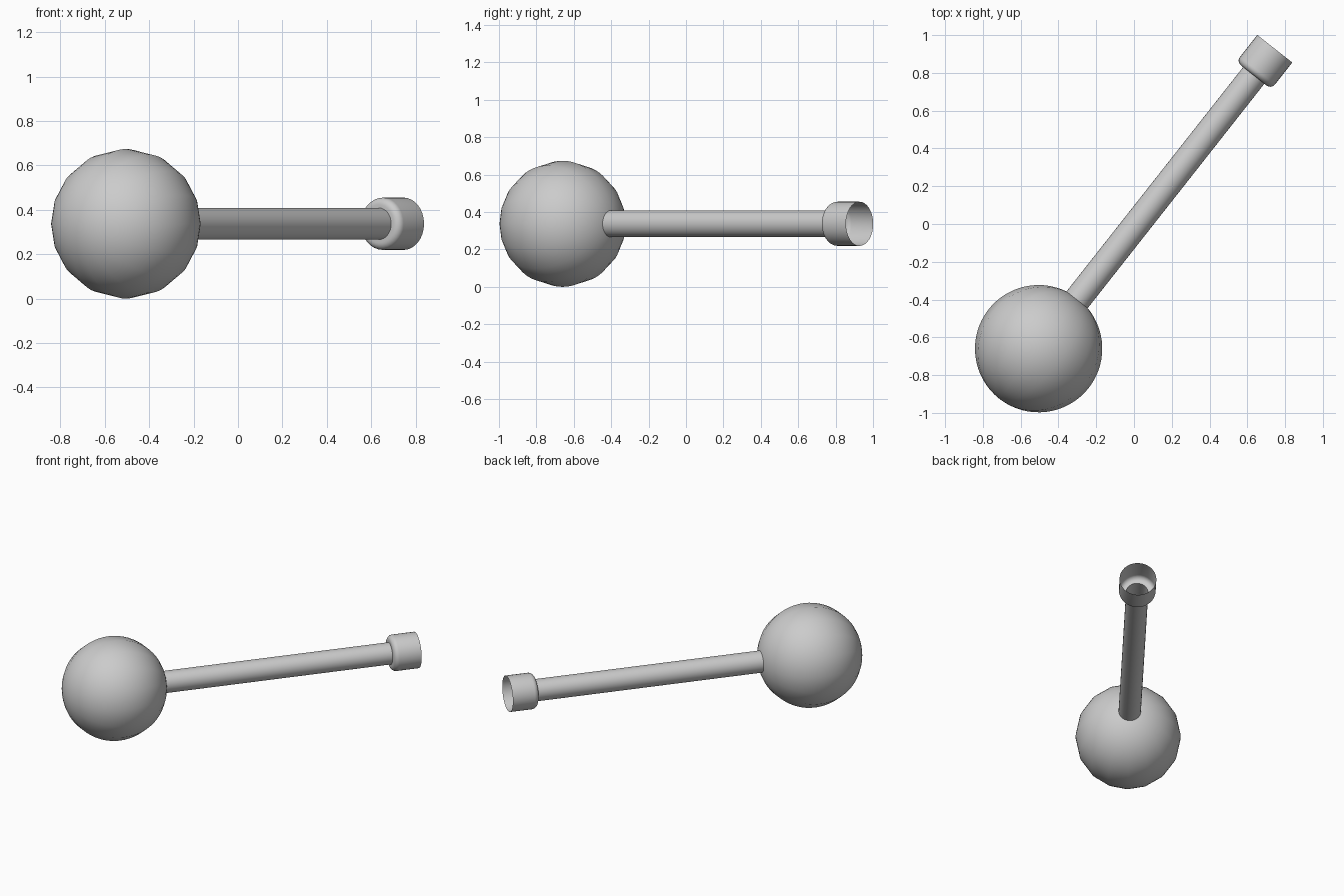
import bpy, bmesh, math
from mathutils import Vector, Matrix

if "Cube" in bpy.data.objects:
    bpy.data.objects.remove(bpy.data.objects["Cube"])

CENTRE = Vector((-0.505, -0.66, 0.337))
AXIS = Vector((1.25, 1.5875, 0)).normalized()
SIDE = Vector((AXIS.y, -AXIS.x, 0))
UP = Vector((0, 0, 1))

# Local z runs along the rod, local x points up in the world
FRAME = Matrix((UP, AXIS.cross(UP), AXIS)).transposed().to_4x4()
FRAME.translation = CENTRE


def revolve(name, profile, segments, sharp_angle):
    """Spin (radius, distance along axis) points around the rod axis."""
    bm = bmesh.new()
    rings = []
    for r, t in profile:
        if r < 1e-5:
            rings.append([bm.verts.new((0, 0, t))])
        else:
            rings.append([bm.verts.new((r * math.cos(2 * math.pi * i / segments),
                                        r * math.sin(2 * math.pi * i / segments), t))
                          for i in range(segments)])
    for a, b in zip(rings, rings[1:]):
        for i in range(segments):
            j = (i + 1) % segments
            quad = [a[i % len(a)], a[j % len(a)], b[j % len(b)], b[i % len(b)]]
            bm.faces.new(list(dict.fromkeys(quad)))
    mesh = bpy.data.meshes.new(name)
    bm.to_mesh(mesh)
    bm.free()
    obj = bpy.data.objects.new(name, mesh)
    bpy.context.collection.objects.link(obj)
    obj.matrix_world = FRAME
    bpy.ops.object.select_all(action='DESELECT')
    obj.select_set(True)
    bpy.context.view_layer.objects.active = obj
    bpy.ops.object.shade_smooth_by_angle(angle=math.radians(sharp_angle))
    return obj


# Ball: 16 sides around the rod, finer rings along it
R, RINGS = 0.337, 32
ball_profile = [(R * math.sin(math.pi * k / RINGS), -R * math.cos(math.pi * k / RINGS))
                for k in range(RINGS + 1)]
revolve("ball", ball_profile, 16, 40)

# Hollow rod, starting just under the ball surface
revolve("rod", [(0.0715, 0.325), (0.0715, 1.842)], 32, 40)

# Open cup with a rounded shoulder
BEVEL, CUP_R, BACK = 0.032, 0.118, 1.841
shoulder = [(CUP_R - BEVEL + BEVEL * math.sin(a), BACK + BEVEL * (1 - math.cos(a)))
            for a in (math.pi / 2 * k / 6 for k in range(7))]
revolve("end_cup", [(0.0715, BACK)] + shoulder + [(CUP_R, 2.021)], 32, 40)
